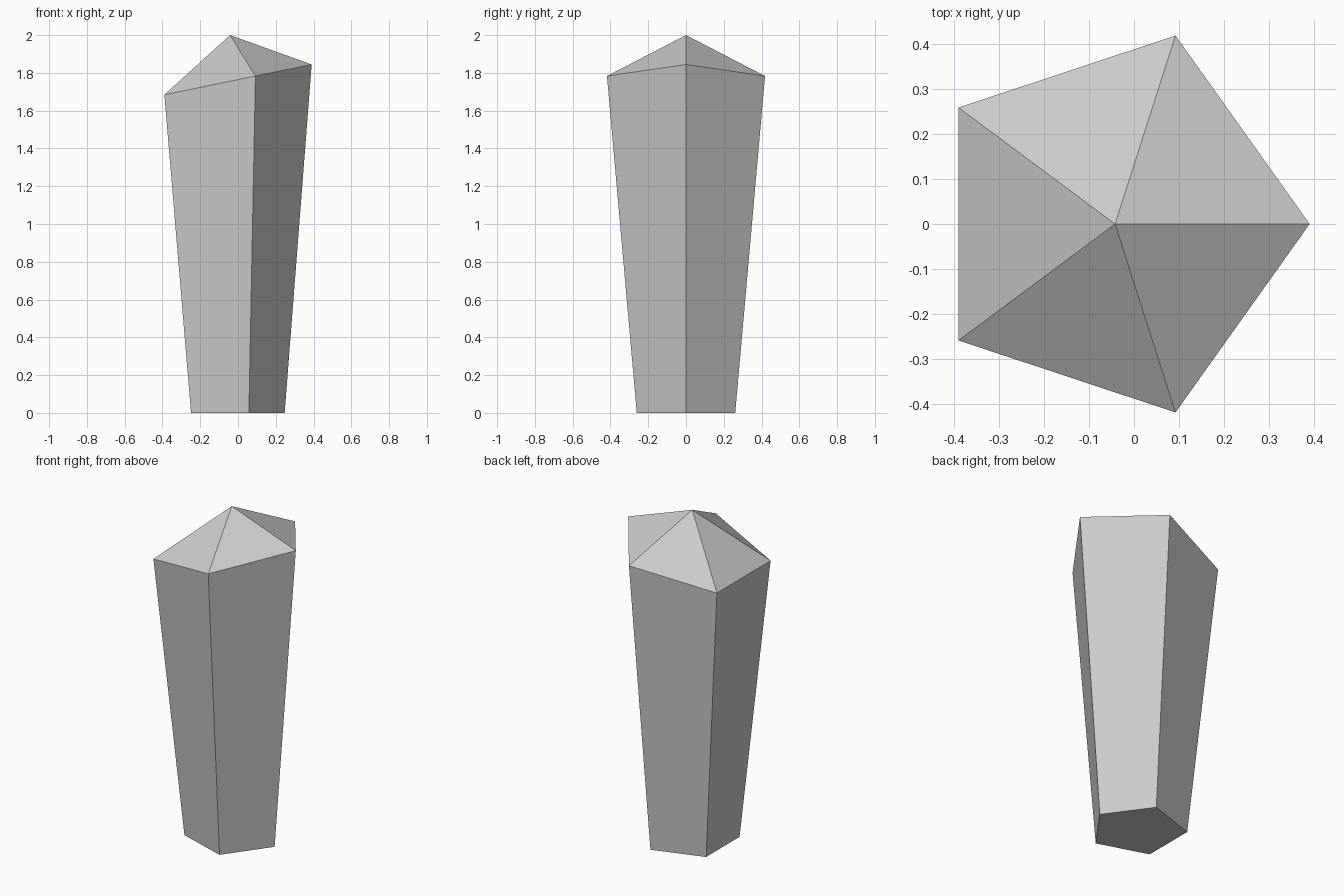
import bpy, bmesh
from math import cos, sin, pi, atan2
from mathutils import Matrix, Vector

if "Cube" in bpy.data.objects:
    bpy.data.objects.remove(bpy.data.objects["Cube"])

SIDES = 5
bm = bmesh.new()


def ring(radius, centre, tilt=0.0):
    """Regular polygon ring, tilted about the y axis."""
    turn = Matrix.Rotation(-tilt, 3, 'Y')
    angles = [2 * pi * i / SIDES for i in range(SIDES)]
    return [bm.verts.new(turn @ Vector((radius * cos(a), radius * sin(a), 0)) + Vector(centre))
            for a in angles]


# Flared shaft from a level base to a sloping shoulder, then a pointed tip
base = ring(0.274, (-0.027, 0, 0))
shoulder = ring(0.44, (-0.041, 0, 1.756), atan2(0.16, 0.78))
tip = bm.verts.new((-0.042, 0, 2.0))

bm.faces.new(base[::-1])
for i in range(SIDES):
    j = (i + 1) % SIDES
    bm.faces.new((base[i], base[j], shoulder[j], shoulder[i]))
    bm.faces.new((shoulder[i], shoulder[j], tip))
bmesh.ops.recalc_face_normals(bm, faces=bm.faces[:])

mesh = bpy.data.meshes.new("crystal")
bm.to_mesh(mesh)
bm.free()
crystal = bpy.data.objects.new("crystal", mesh)
bpy.context.collection.objects.link(crystal)
